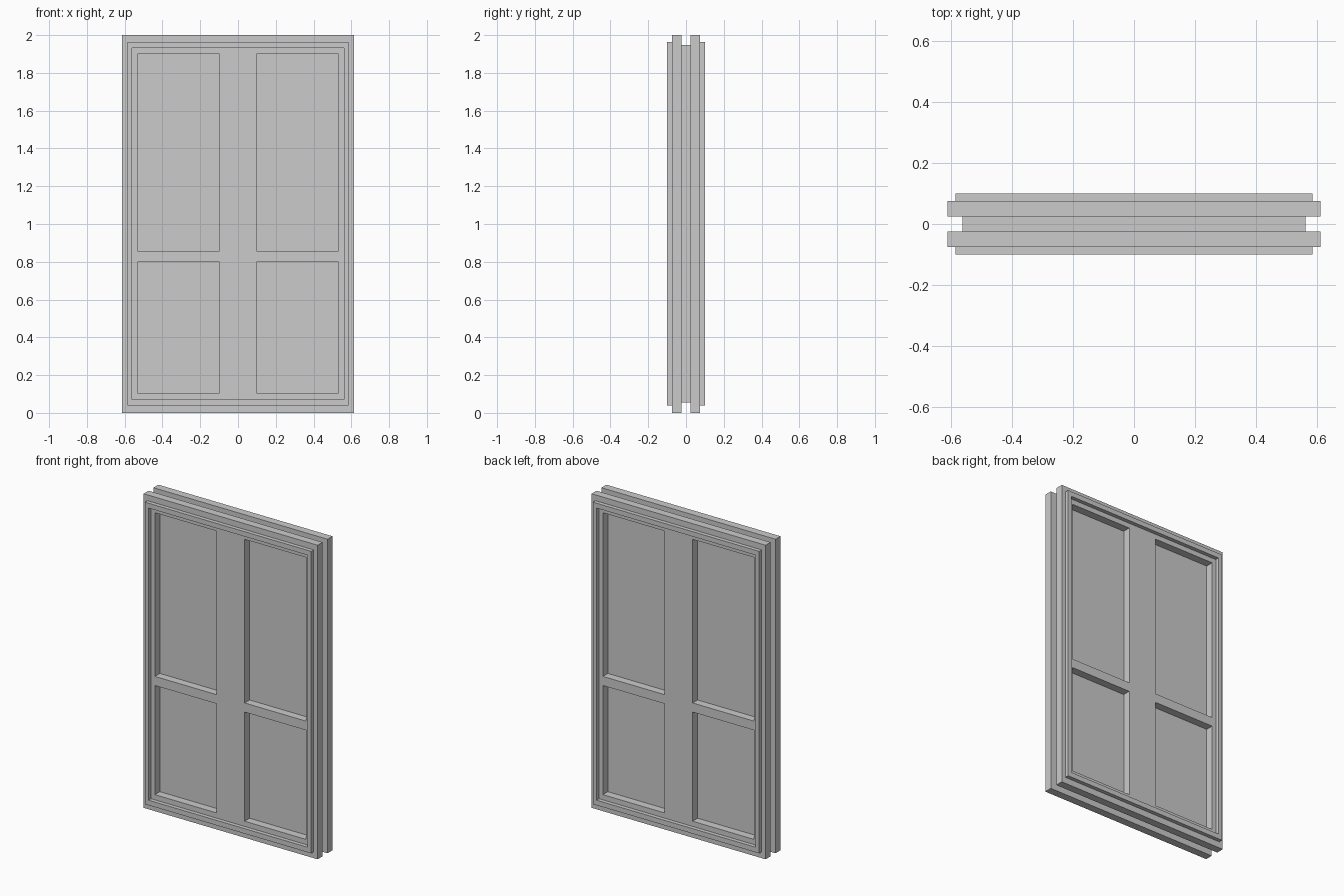
import bpy, bmesh, math

if "Cube" in bpy.data.objects:
    bpy.data.objects.remove(bpy.data.objects["Cube"])


def plate(name, xs, zs, holes, y0, y1, mirrored=True):
    """Flat plate on a grid of x and z lines, minus hole cells, from y0 back to y1."""
    bm = bmesh.new()
    grid = [[bm.verts.new((x, y0, z)) for z in zs] for x in xs]
    for i in range(len(xs) - 1):
        for j in range(len(zs) - 1):
            if (i, j) not in holes:
                bm.faces.new((grid[i][j], grid[i + 1][j],
                              grid[i + 1][j + 1], grid[i][j + 1]))
    ext = bmesh.ops.extrude_face_region(bm, geom=bm.faces[:], use_keep_orig=True)
    moved = [v for v in ext["geom"] if isinstance(v, bmesh.types.BMVert)]
    bmesh.ops.translate(bm, verts=moved, vec=(0, y1 - y0, 0))
    bmesh.ops.recalc_face_normals(bm, faces=bm.faces[:])
    mesh = bpy.data.meshes.new(name)
    bm.to_mesh(mesh)
    bm.free()
    obj = bpy.data.objects.new(name, mesh)
    bpy.context.collection.objects.link(obj)
    # Same part on the back
    if mirrored:
        mod = obj.modifiers.new("back_copy", 'MIRROR')
        mod.use_axis = (False, True, False)
        mod.use_mirror_merge = False
    return obj


# Solid core, visible as the four recessed panels
plate("core_panel", [-0.563, 0.563], [0.055, 1.947], [], -0.025, 0.025, False)

# Outer leaf on each face with two upper and two lower openings
plate("panel_frame", [-0.613, -0.533, -0.099, 0.099, 0.533, 0.613],
      [0, 0.105, 0.80, 0.858, 1.90, 2.0],
      [(1, 1), (3, 1), (1, 3), (3, 3)], -0.075, -0.025)

# Raised trim running round each face
plate("trim_ring", [-0.586, -0.56, 0.56, 0.586],
      [0.04, 0.072, 1.932, 1.963], [(1, 1)], -0.10, -0.075)
